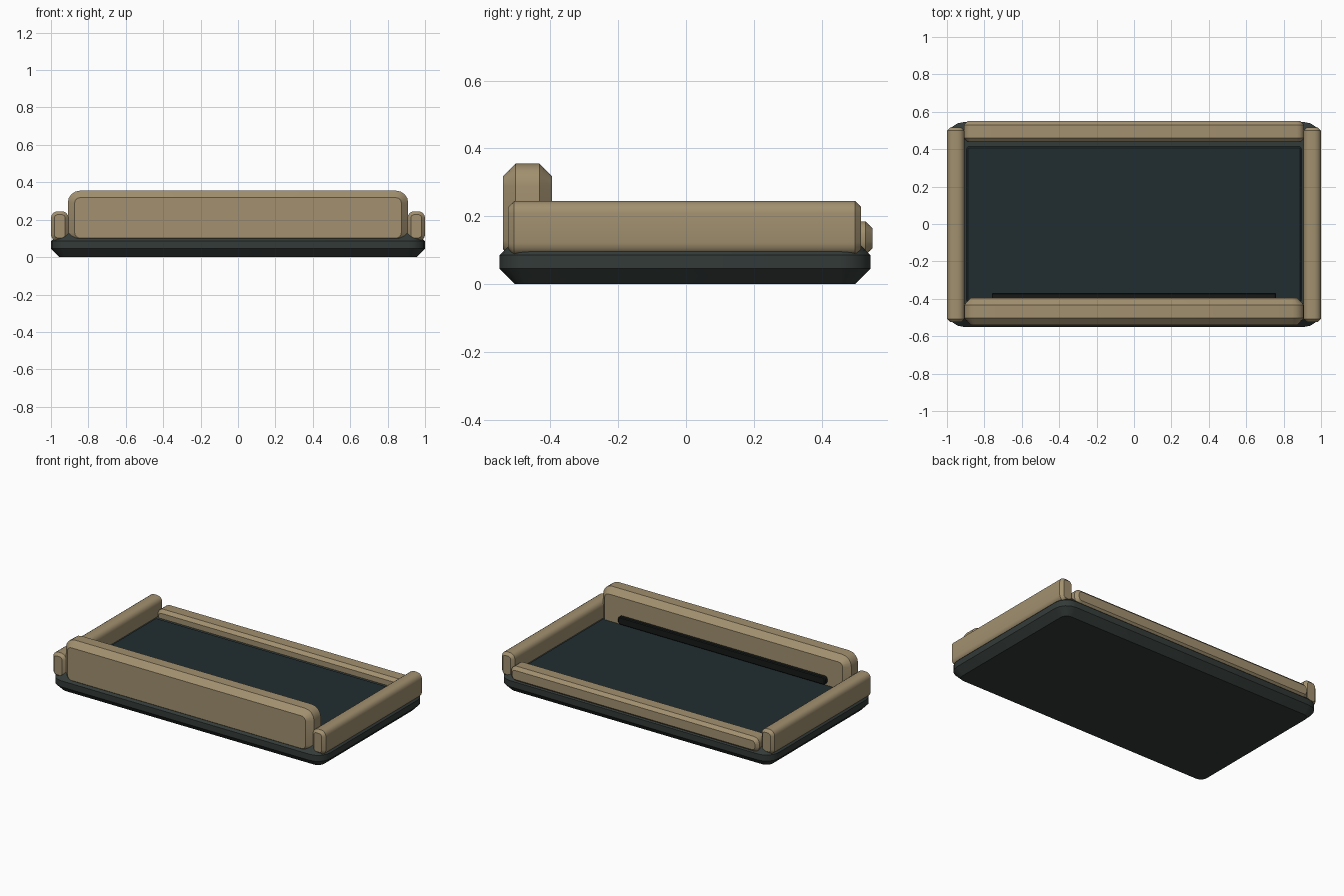
import bpy
import bmesh
import math
from mathutils import Vector

cube = bpy.data.objects.get("Cube")
if cube:
    bpy.data.objects.remove(cube, do_unlink=True)


def make_material(name, rgb):
    mat = bpy.data.materials.new(name)
    mat.use_nodes = True
    color = (*rgb, 1.0)
    mat.diffuse_color = color
    shader = mat.node_tree.nodes["Principled BSDF"]
    shader.inputs["Base Color"].default_value = color
    shader.inputs["Roughness"].default_value = 0.7
    return mat


def rounded_rect(half_u, half_v, radius, segments=4):
    """Outline of a rectangle with arc corners, counter-clockwise."""
    points = []
    for corner, (su, sv) in enumerate(((1, 1), (-1, 1), (-1, -1), (1, -1))):
        for i in range(segments + 1):
            a = (corner + i / segments) * math.pi / 2
            points.append((su * (half_u - radius) + radius * math.cos(a),
                           sv * (half_v - radius) + radius * math.sin(a)))
    return points


def slab(name, low, high, axis, radius, chamfer, mat):
    """Rounded rectangle extruded along an axis, with chamfered rims."""
    low, high = Vector(low), Vector(high)
    centre, half = (low + high) / 2, (high - low) / 2
    u, v = (axis + 1) % 3, (axis + 2) % 3
    depth = half[axis]
    levels = ((-depth, chamfer), (chamfer - depth, 0),
              (depth - chamfer, 0), (depth, chamfer))
    bm = bmesh.new()
    rings = []
    for level, inset in levels:
        ring = []
        for pu, pv in rounded_rect(half[u] - inset, half[v] - inset,
                                   max(radius - inset, radius * 0.3)):
            co = centre.copy()
            co[u] += pu
            co[v] += pv
            co[axis] += level
            ring.append(bm.verts.new(co))
        rings.append(ring)
    bm.faces.new(rings[0][::-1])
    bm.faces.new(rings[-1])
    count = len(rings[0])
    for lower, upper in zip(rings, rings[1:]):
        for i in range(count):
            j = (i + 1) % count
            bm.faces.new((lower[i], lower[j], upper[j], upper[i]))
    bmesh.ops.recalc_face_normals(bm, faces=bm.faces)
    mesh = bpy.data.meshes.new(name)
    bm.to_mesh(mesh)
    bm.free()
    mesh.materials.append(mat)
    obj = bpy.data.objects.new(name, mesh)
    bpy.context.collection.objects.link(obj)
    bpy.ops.object.select_all(action="DESELECT")
    obj.select_set(True)
    bpy.context.view_layer.objects.active = obj
    bpy.ops.object.shade_smooth_by_angle(angle=math.radians(30))
    return obj


X, Y, Z = range(3)
tan = make_material("tan_padding", (0.36, 0.28, 0.16))
base_grey = make_material("dark_base", (0.033, 0.043, 0.040))
floor_blue = make_material("dark_floor", (0.015, 0.026, 0.029))
black = make_material("black_slot", (0.008, 0.009, 0.009))

# Tray base and the floor panel set on it
slab("base", (-1, -0.55, 0), (1, 0.545, 0.13), Z, 0.09, 0.045, base_grey)
slab("floor_panel", (-0.895, -0.42, 0.11), (0.895, 0.415, 0.14),
     Z, 0.015, 0.008, floor_blue)

# Tall front wall and low back rail
slab("front_wall", (-0.91, -0.54, 0.065), (0.91, -0.395, 0.355),
     Y, 0.065, 0.037, tan)
slab("back_rail", (-0.91, 0.44, 0.085), (0.91, 0.55, 0.185),
     Y, 0.04, 0.02, tan)

# Side walls, one on each side
for side, x in (("right", -0.953), ("left", 0.953)):
    slab(side + "_wall", (x - 0.047, -0.525, 0.085),
         (x + 0.047, 0.517, 0.245), Y, 0.036, 0.018, tan)

# Dark strip along the inside of the front wall
slab("inner_strip", (-0.76, -0.41, 0.15), (0.76, -0.37, 0.2),
     Y, 0.015, 0.005, black)
